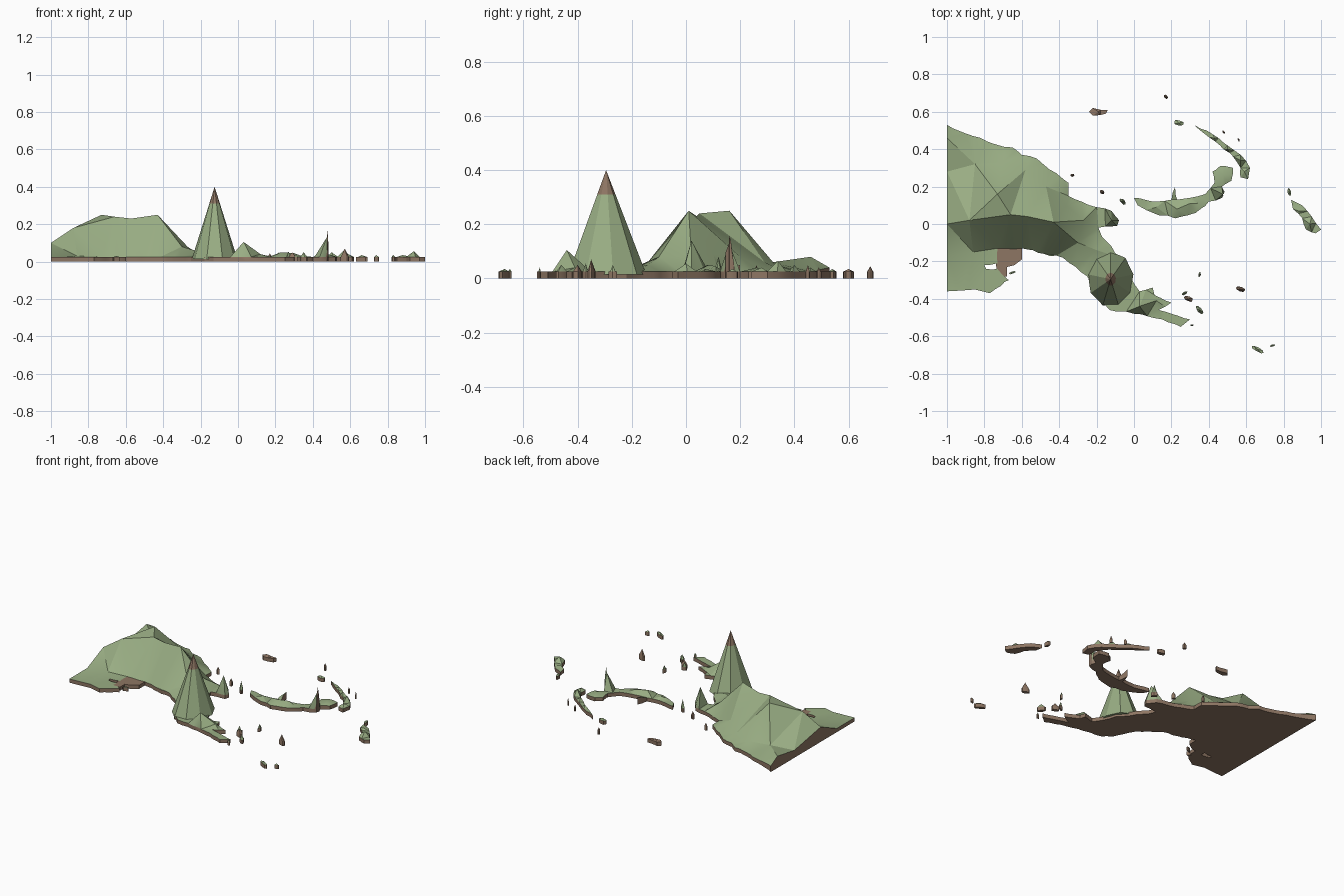
import bpy, bmesh, math, random
from mathutils import Vector
from mathutils.geometry import delaunay_2d_cdt

random.seed(4)
cube = bpy.data.objects.get("Cube")
if cube:
    bpy.data.objects.remove(cube, do_unlink=True)

RIM = 0.025  # height of the land at the shoreline


def make_material(name, colour):
    mat = bpy.data.materials.new(name)
    mat.use_nodes = True
    mat.diffuse_color = (*colour, 1)
    mat.node_tree.nodes["Principled BSDF"].inputs["Base Color"].default_value = (*colour, 1)
    return mat


GRASS = make_material("grass green", (0.32, 0.42, 0.23))
EARTH = make_material("earth brown", (0.27, 0.18, 0.125))


def to_point(values):
    """Hundredths to units, with the shoreline height as the default z."""
    x, y, *z = [v / 100 for v in values]
    return Vector((x, y, z[0] if z else RIM))


def roughen(outline, step=0.045):
    """Break long shore segments into slightly wobbly shorter ones."""
    points = []
    for a, b in zip(outline, outline[1:] + outline[:1]):
        points.append(a)
        map_edge = a.x < -0.98 and b.x < -0.98
        count = 1 if map_edge else math.ceil((b - a).length / step)
        for i in range(1, count):
            p = a.lerp(b, i / count)
            p.x += random.uniform(-0.005, 0.005)
            p.y += random.uniform(-0.005, 0.005)
            points.append(p)
    return points


def land(name, outline, peaks=(), top=GRASS, rough=True):
    """Triangulated land surface over an outline, closed down to the ground."""
    shore = [to_point(p) for p in outline]
    if rough:
        shore = roughen(shore)
    count = len(shore)
    points = shore + [to_point(p) for p in peaks]
    edges = [(i, (i + 1) % count) for i in range(count)]
    flat, _, faces, origins, _, _ = delaunay_2d_cdt(
        [p.to_2d() for p in points], edges, [], 1, 1e-5)
    bm = bmesh.new()
    verts = [bm.verts.new((p.x, p.y, points[o[0]].z if o else RIM))
             for p, o in zip(flat, origins)]
    for face in faces:
        bm.faces.new([verts[i] for i in face])
    loose = [v for v in bm.verts if not v.link_faces]
    bmesh.ops.delete(bm, geom=loose, context='VERTS')
    # underside and shore walls
    result = bmesh.ops.extrude_face_region(bm, geom=bm.faces[:], use_keep_orig=True)
    for item in result["geom"]:
        if isinstance(item, bmesh.types.BMVert):
            item.co.z = 0
    bmesh.ops.recalc_face_normals(bm, faces=bm.faces[:])
    for face in bm.faces:
        face.material_index = 0 if face.normal.z > 0.04 else 1
    mesh = bpy.data.meshes.new(name)
    bm.to_mesh(mesh)
    bm.free()
    mesh.materials.append(top)
    mesh.materials.append(EARTH)
    mesh.shade_smooth()
    mesh.set_sharp_from_angle(angle=math.radians(25))
    obj = bpy.data.objects.new(name, mesh)
    bpy.context.collection.objects.link(obj)
    return obj


# Mainland with its mountain range, neck and south-east tail
land("mainland", [
    (-100, 53, 4), (-86, 47), (-72, 42), (-65, 41), (-60, 37), (-52, 35), (-45, 29),
    (-39, 25), (-35, 22), (-35, 15), (-28, 12), (-20, 9), (-12, 7), (-8, 2), (-9, -1),
    (-19, -2), (-17, -7), (-12, -12), (-8, -18), (-4, -22), (-1, -30), (3, -36),
    (10, -34), (11, -38), (20, -42), (13, -46), (20, -48), (30, -51), (25, -55),
    (15, -51), (0, -48), (-13, -46), (-18, -42), (-21, -36), (-25, -28), (-31, -23),
    (-38, -18), (-48, -16), (-54, -14), (-60, -13), (-73, -13), (-73, -21), (-80, -22),
    (-79, -24), (-73, -24), (-67, -30), (-71, -33), (-77, -37), (-85, -35), (-100, -36),
    (-100, -17), (-100, 0, 10), (-100, 28, 5), (-100, 46, 8),
], [
    (-88, 2, 18), (-73, 16, 25), (-66, 5, 24), (-57, 4, 23), (-43, 1, 25), (-27, 2, 8),
    (-12, 2, 14), (-85, 32, 6), (-70, 33, 5), (-58, 29, 6), (-47, 20, 8), (-86, -15, 3),
    (-30, -10, 8), (-20, -14, 5), (3, -44, 10.5), (12, -41, 4), (-36, 10, 9),
])

# Low bare ground in the bay
land("bay_flat", [(-74, -12), (-60, -12), (-60, -19), (-64, -22), (-68, -23),
                  (-68, -28), (-73, -28), (-74, -20)], top=EARTH, rough=False)

# Steep cone mountain with a bare summit
FOOT, BARE, SUMMIT, RADIUS = 0.015, 0.31, 0.4, 0.14


def cone_part(name, low, high, mat):
    radius_at = lambda z: RADIUS * (SUMMIT - z) / (SUMMIT - FOOT)
    bpy.ops.mesh.primitive_cone_add(
        vertices=9, radius1=radius_at(low), radius2=radius_at(high), depth=high - low,
        location=(-0.125, -0.295, (low + high) / 2))
    obj = bpy.context.object
    obj.name = name
    obj.scale = (0.88, 1.06, 1)
    obj.data.materials.append(mat)


cone_part("cone_slopes", FOOT, BARE, GRASS)
cone_part("cone_summit", BARE, SUMMIT, EARTH)

# Curved island with a cliff peak at its eastern end
land("curved_island", [
    (0, 14), (10, 12), (20, 13), (22, 20, 5), (23, 13), (30, 14), (38, 16), (43, 22),
    (42, 28), (46, 31), (53, 30), (52, 23), (47, 20), (48, 18), (48, 16, 16.5), (47, 14),
    (40, 12), (33, 6), (22, 3), (10, 6), (2, 10),
], [(34, 11, 3), (12, 9, 4), (23, 8, 5), (30, 11, 4.5), (48, 26, 4)])

# Long thin north-east island
land("crescent_island", [
    (32, 53), (42, 48), (50, 42), (57, 37), (62, 30), (61, 24), (57, 25), (57, 30),
    (53, 36), (46, 42), (38, 48),
], [(50, 40, 5), (57, 34, 6.5), (59, 28, 4), (43, 46, 4)])

# Far east island
land("east_island", [(84, 13), (90, 10), (95, 4), (100, -3), (97, -5), (92, -3),
                     (90, 3), (85, 8)], [(94, 0, 5.5), (88, 7, 3.5)])

# Long bare northern rock
land("north_rock", [(-24, 60), (-22, 62), (-14, 61), (-15, 59), (-22, 58)],
     [(-19, 60, 3.5)], top=EARTH)


def islet(name, x, y, length, width, turn, height, top=GRASS):
    """Small ragged islet rising to one point."""
    shore = []
    for i in range(8):
        a = math.tau * i / 8
        r = random.uniform(0.8, 1.1)
        u, v = r * length * math.cos(a), r * width * math.sin(a)
        c, s = math.cos(math.radians(turn)), math.sin(math.radians(turn))
        shore.append((x + u * c - v * s, y + u * s + v * c))
    land(name, shore, [(x, y, height)], top, rough=False)


# Scattered green islets: x, y, half length, half width, turn, height
for i, values in enumerate([
    (24, 54, 3, 1.5, -15, 3.5), (83, 17, 2.2, 1, -75, 3.5), (66, -67, 4, 1.2, -30, 3.5),
    (74, -65, 1.4, .6, 15, 3.5), (35, -46, 3, 1.2, -50, 5), (35, -27, 1.6, .7, 80, 5),
    (-6, 12, 2.2, 1.2, -50, 8), (31, -54, 1, .5, 0, 4), (27, -37, 1.6, .8, 30, 5.5),
    (-65, -26, 2, .6, 20, 3),
]):
    islet(f"green_islet_{i + 1}", *values)

# Scattered bare rocks
for i, values in enumerate([
    (17, 68, 1.4, .9, -40, 4.5), (-33, 26, 1, .9, 0, 5), (-17, 17, 1.5, 1, -50, 5),
    (57, -35, 2.8, 1.3, -20, 7), (29, -40, 2.8, 1.3, -20, 5), (48, 49, 1, .6, -60, 4),
    (56, 45, 1, .5, -60, 5),
]):
    islet(f"bare_rock_{i + 1}", *values, top=EARTH)
